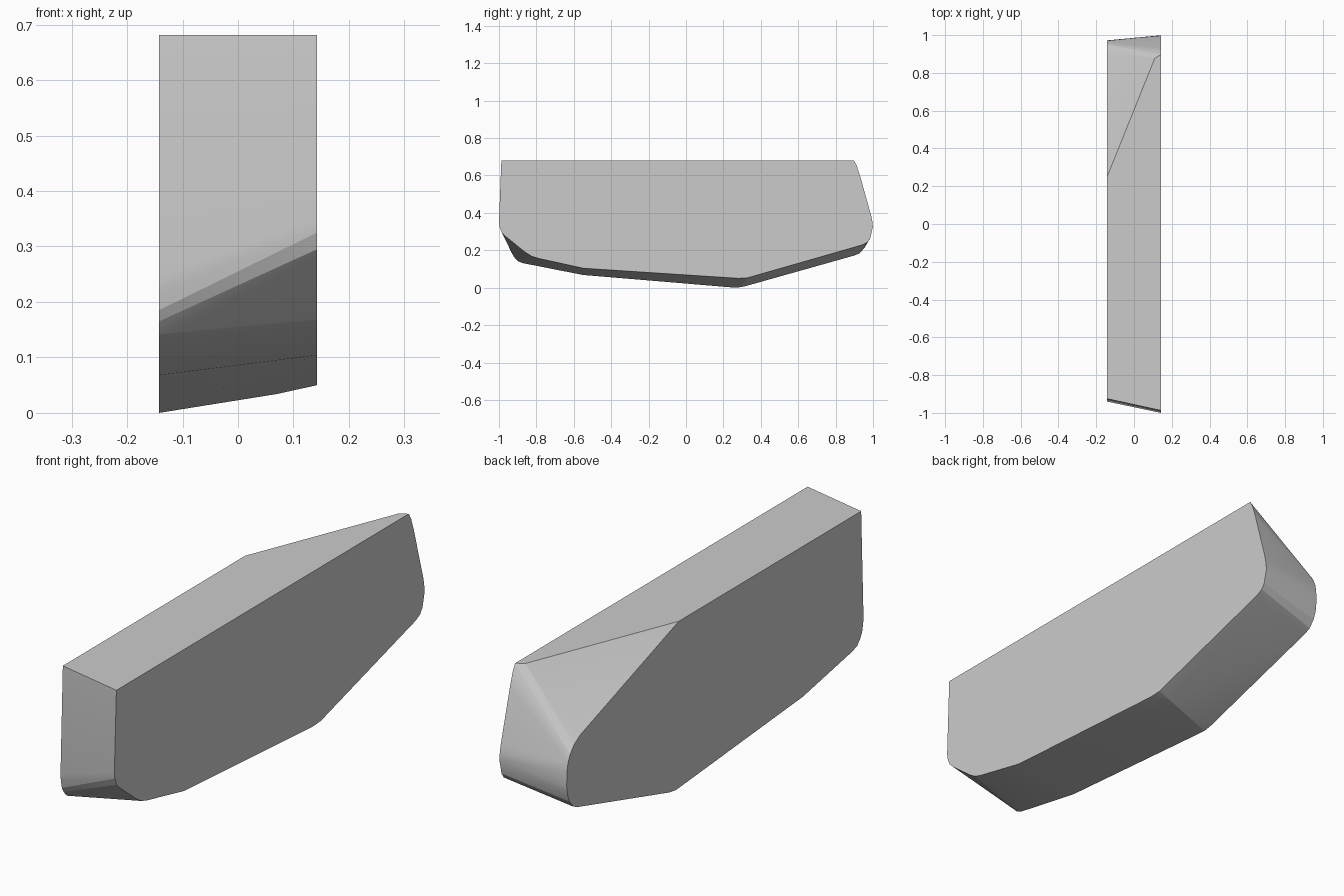
import bpy, bmesh

X = 0.1425  # half width

# side outlines as (y, z)
right_outline = [(-0.987, 0.681), (-1.0, 0.35), (-0.997, 0.325), (-0.985, 0.295), (-0.965, 0.275),
                 (-0.86, 0.19), (-0.825, 0.168), (-0.79, 0.157), (-0.55, 0.104), (0.28, 0.05),
                 (0.33, 0.053), (0.94, 0.228), (0.97, 0.243), (0.985, 0.265), (0.999, 0.325),
                 (0.996, 0.355), (0.99, 0.385), (0.93, 0.60), (0.912, 0.655), (0.897, 0.681)]
left_outline = [(-0.925, 0.681), (-0.940, 0.245), (-0.938, 0.22), (-0.931, 0.185), (-0.92, 0.165),
                (-0.90, 0.142), (-0.87, 0.131), (-0.55, 0.068), (0.24, 0.002), (0.27, 0.0),
                (0.31, 0.006), (0.90, 0.172), (0.93, 0.185), (0.955, 0.215), (0.968, 0.25),
                (0.972, 0.285), (0.971, 0.34), (0.964, 0.375), (0.95, 0.405), (0.925, 0.435),
                (0.886, 0.46), (0.25, 0.681)]
# small blends at the top corner and the keel
blends = [(0.11, 0.877, 0.681), (0.07, 0.32, 0.034)]

# faceted block skinned between the two outlines
points = [(X, y, z) for y, z in right_outline] + [(-X, y, z) for y, z in left_outline] + blends
bm = bmesh.new()
for p in points:
    bm.verts.new(p)
hull = bmesh.ops.convex_hull(bm, input=bm.verts[:])
loose = [v for v in bm.verts if not v.link_faces]
bmesh.ops.delete(bm, geom=loose, context='VERTS')
bmesh.ops.dissolve_limit(bm, angle_limit=0.01, verts=bm.verts[:], edges=bm.edges[:])
bmesh.ops.recalc_face_normals(bm, faces=bm.faces[:])
mesh = bpy.data.meshes.new("tapered_block")
bm.to_mesh(mesh)
bm.free()
block = bpy.data.objects.new("tapered_block", mesh)
bpy.context.collection.objects.link(block)

# smooth the rounded corners, keep the main edges crisp
bpy.context.view_layer.objects.active = block
block.select_set(True)
bpy.ops.object.shade_smooth_by_angle(angle=0.2)
